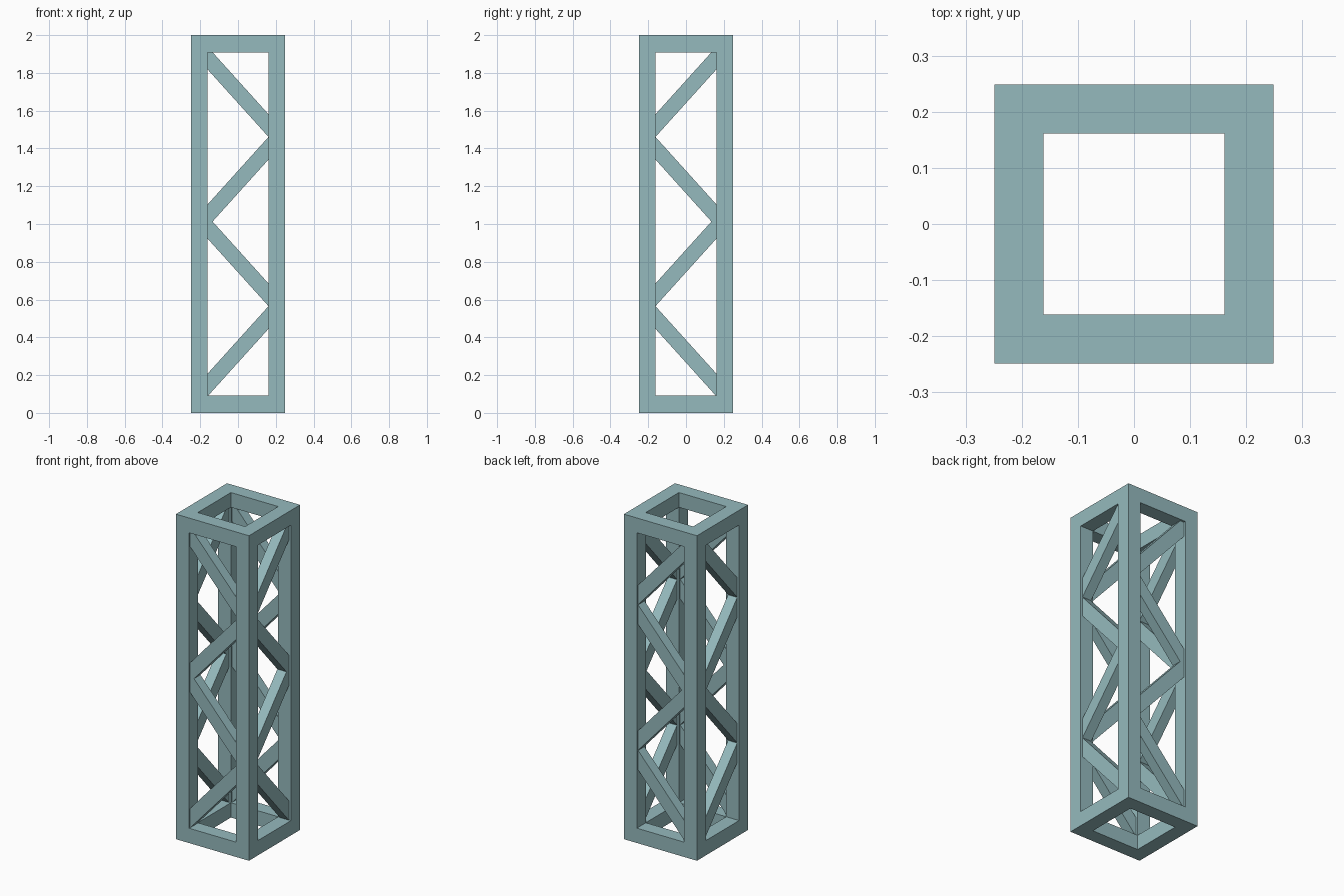
import bpy, bmesh
from mathutils import Matrix

if "Cube" in bpy.data.objects:
    bpy.data.objects.remove(bpy.data.objects["Cube"])

W, H, BAR, RAIL = 0.2487, 2.0, 0.0878, 0.091   # half width, height, post and rail thickness
IN = W - BAR                                   # half opening
MID = W - BAR / 2                              # post centre line

paint = bpy.data.materials.new("teal_grey_paint")
paint.diffuse_color = (0.30, 0.49, 0.51, 1)
paint.use_nodes = True
paint.node_tree.nodes["Principled BSDF"].inputs["Base Color"].default_value = paint.diffuse_color


def add_object(name, bm):
    me = bpy.data.meshes.new(name)
    bm.to_mesh(me)
    bm.free()
    me.materials.append(paint)
    ob = bpy.data.objects.new(name, me)
    bpy.context.collection.objects.link(ob)
    return ob


def box(name, size):
    bm = bmesh.new()
    bmesh.ops.create_cube(bm, size=1, matrix=Matrix.Translation((0, 0, H / 2)) @ Matrix.Diagonal((*size, 1)))
    return add_object(name, bm)


# Box frame: posts and end rings left after cutting three openings
frame = box("tower_frame", (2 * W, 2 * W, H))
openings = [(2 * IN, 2 * IN, 3), (1, 2 * IN, H - 2 * RAIL), (2 * IN, 1, H - 2 * RAIL)]
cutters = []
for i, size in enumerate(openings):
    cut = box(f"opening_cutter_{i}", size)
    cut.hide_render = True
    cutters.append(cut)
    mod = frame.modifiers.new("opening", 'BOOLEAN')
    mod.operation, mod.solver, mod.object = 'DIFFERENCE', 'EXACT', cut
bpy.context.view_layer.objects.active = frame
for mod in list(frame.modifiers):
    bpy.ops.object.modifier_apply(modifier=mod.name)
for cut in cutters:
    bpy.data.objects.remove(cut, do_unlink=True)


def zigzag(name, place):
    """Four slanted braces; place(u, d, z) maps across / depth / height."""
    bm = bmesh.new()
    half, depth, end = 0.06, 0.031, 0.2
    for i, zc in enumerate((0.326, 0.804, 1.222, 1.70)):
        s = 1.108 * (-1) ** i
        # bands leaning alternately, ends buried in the posts
        v = [[bm.verts.new(place(u, d, zc + s * u + h))
              for u, h in ((-end, -half), (end, -half), (end, half), (-end, half))]
             for d in (-depth, depth)]
        bm.faces.new(v[0])
        bm.faces.new(v[1][::-1])
        for k in range(4):
            n = (k + 1) % 4
            bm.faces.new((v[0][n], v[0][k], v[1][k], v[1][n]))
    bmesh.ops.recalc_face_normals(bm, faces=bm.faces)
    add_object(name, bm)


# Braces on all four sides
for label, side in (("front", -MID), ("back", MID)):
    zigzag(label + "_braces", lambda u, d, z: (u, side + d, z))
for label, side in (("left", -MID), ("right", MID)):
    zigzag(label + "_braces", lambda u, d, z: (side + d, -u, z))
